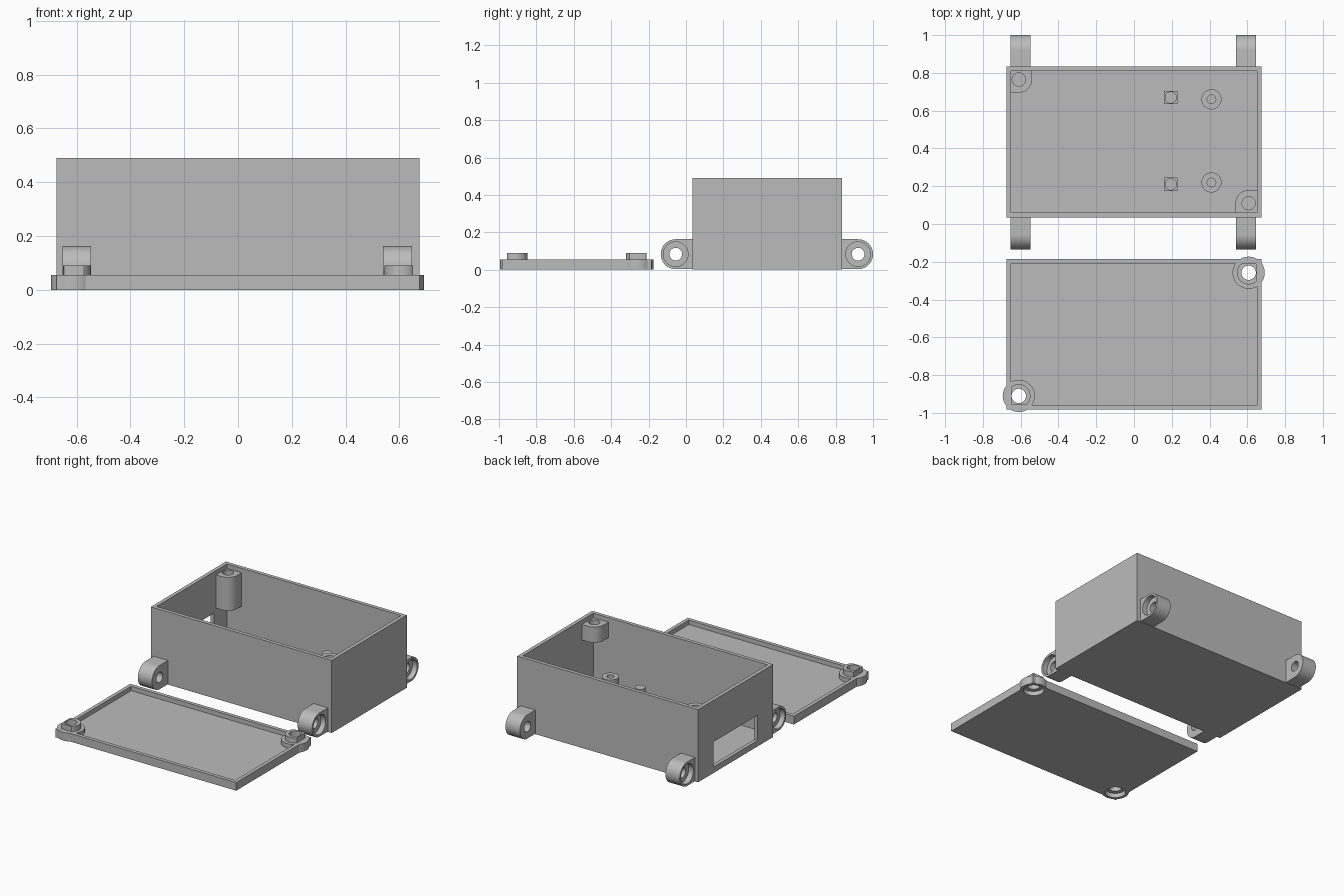
import bpy
import bmesh
from math import sin, cos, pi
from mathutils import Vector

if "Cube" in bpy.data.objects:
    bpy.data.objects.remove(bpy.data.objects["Cube"], do_unlink=True)

grey = bpy.data.materials.new("plain grey")
grey.use_nodes = True
grey.diffuse_color = (0.5, 0.5, 0.5, 1)
grey.node_tree.nodes["Principled BSDF"].inputs["Base Color"].default_value = (0.5, 0.5, 0.5, 1)


def prism(name, points, low, high, axis="z"):
    """Extrude a 2D outline along z (points are x, y) or along x (points are y, z)."""
    place = (lambda a, b, h: (a, b, h)) if axis == "z" else (lambda a, b, h: (h, a, b))
    bm = bmesh.new()
    face = bm.faces.new([bm.verts.new(place(a, b, low)) for a, b in points])
    top = bmesh.ops.extrude_face_region(bm, geom=[face])["geom"]
    bmesh.ops.translate(bm, vec=Vector(place(0, 0, high - low)),
                        verts=[v for v in top if isinstance(v, bmesh.types.BMVert)])
    bmesh.ops.remove_doubles(bm, verts=bm.verts, dist=0.0001)
    bmesh.ops.recalc_face_normals(bm, faces=bm.faces)
    mesh = bpy.data.meshes.new(name)
    bm.to_mesh(mesh)
    bm.free()
    mesh.materials.append(grey)
    obj = bpy.data.objects.new(name, mesh)
    bpy.context.collection.objects.link(obj)
    return obj


def arc(a, b, r, start=0.0, sweep=2 * pi, steps=48):
    count = steps if sweep >= 2 * pi else steps + 1
    return [(a + r * cos(start + sweep * i / steps), b + r * sin(start + sweep * i / steps))
            for i in range(count)]


def block(name, x0, x1, y0, y1, z0, z1):
    return prism(name, [(x0, y0), (x1, y0), (x1, y1), (x0, y1)], z0, z1)


def rod(a, b, r, low, high, axis="z", name="cutter"):
    return prism(name, arc(a, b, r), low, high, axis)


def combine(target, others, operation="DIFFERENCE"):
    bpy.context.view_layer.objects.active = target
    for other in others:
        mod = target.modifiers.new("combine", "BOOLEAN")
        mod.operation, mod.solver, mod.object = operation, "EXACT", other
        bpy.ops.object.modifier_apply(modifier=mod.name)
        bpy.data.objects.remove(other, do_unlink=True)


HALF, WALL, FLOOR = 0.675, 0.025, 0.03
FRONT, BACK, HEIGHT = 0.035, 0.835, 0.49
INNER = HALF - WALL

# Open box with a connector opening in the right wall
case = block("case", -HALF, HALF, FRONT, BACK, 0, HEIGHT)
combine(case, [
    block("cutter", -INNER, INNER, FRONT + WALL, BACK - WALL, FLOOR, 1),
    block("cutter", -1, -0.6, 0.2, 0.67, 0.04, 0.21)])

# Screw posts hanging in two opposite corners
for name, s, cx, cy, bottom in (("right_back_post", 1, -0.61, 0.765, 0.235),
                                ("left_front_post", -1, 0.607, 0.11, 0.355)):
    wx, wy = -s * (INNER + 0.005), (BACK - WALL + 0.005 if s > 0 else FRONT + WALL - 0.005)
    r = 0.07
    outline = [(wx, wy), (wx, cy - s * r)]
    outline += arc(cx, cy, r, -pi / 2 if s > 0 else pi / 2, pi / 2, 16)
    outline += [(cx + s * r, wy)]
    post = prism(name, outline, bottom, 0.46)
    combine(post, [rod(cx, cy, 0.035, bottom + 0.03, 1)])

# Round standoffs and square locating pegs on the floor
for side, y_stand, y_peg in (("front", 0.22, 0.21), ("back", 0.66, 0.67)):
    standoff = rod(0.41, y_stand, 0.053, FLOOR - 0.005, 0.19, name=side + "_standoff")
    combine(standoff, [rod(0.41, y_stand, 0.023, FLOOR + 0.02, 1)])
    peg = block(side + "_peg", 0.16, 0.23, y_peg - 0.035, y_peg + 0.035, FLOOR - 0.005, 0.13)
    combine(peg, [rod(0.195, y_peg, 0.032, 0.1, 0.17)], "UNION")

# Mounting lugs, counterbored on their outward faces
for end, d, cy, wall in (("front", -1, -0.055, FRONT), ("back", 1, 0.92, BACK)):
    for side, x0, x1 in (("right", -0.653, -0.547), ("left", 0.539, 0.647)):
        r, cz = 0.08, 0.083
        outline = arc(cy, cz, r, -pi / 2, d * pi, 32)
        outline += [(wall - d * 0.005, cz + r), (wall - d * 0.005, cz - r)]
        lug = prism(side + "_" + end + "_lug", outline, x0, x1, "x")
        deep = (x0 - 1, x0 + 0.035) if side == "right" else (x1 - 0.035, x1 + 1)
        combine(lug, [rod(cy, cz, 0.034, -1, 1, "x"), rod(cy, cz, 0.066, *deep, "x")])

# Shallow lid with round screw collars and trimmed spigots at two corners
LID_FRONT, LID_BACK, RIM = -0.983, -0.185, 0.055
lid = block("lid", -HALF, HALF, LID_FRONT, LID_BACK, 0, RIM)
combine(lid, [block("cutter", -INNER, INNER, LID_FRONT + WALL, LID_BACK - WALL, 0.025, 1)])
for cx, cy in ((-0.61, -0.91), (0.607, -0.258)):
    trim = [(max(-INNER, min(INNER, a)),
             max(LID_FRONT + WALL, min(LID_BACK - WALL, b))) for a, b in arc(cx, cy, 0.062)]
    combine(lid, [rod(cx, cy, 0.085, 0, RIM), prism("spigot", trim, 0.02, 0.09)], "UNION")
    combine(lid, [rod(cx, cy, 0.038, -1, 1), rod(cx, cy, 0.065, -1, 0.03)])

# Smooth the round surfaces and keep the edges crisp
bpy.ops.object.select_all(action="DESELECT")
for obj in bpy.context.collection.objects:
    if obj.type == "MESH" and grey.name in obj.data.materials:
        obj.select_set(True)
        bpy.context.view_layer.objects.active = obj
bpy.ops.object.shade_smooth_by_angle()
